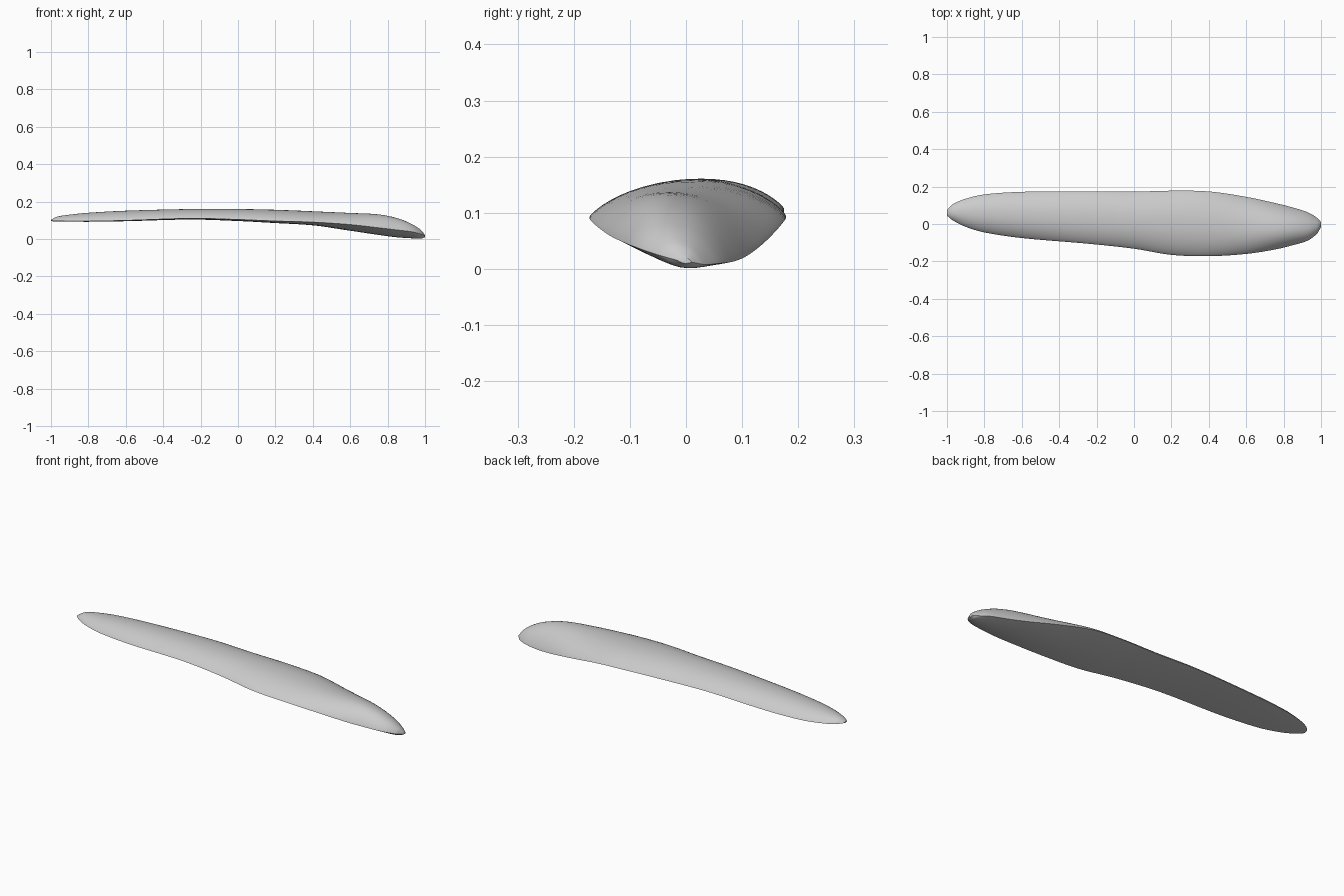
import bpy, bmesh, math

if "Cube" in bpy.data.objects:
    bpy.data.objects.remove(bpy.data.objects["Cube"])

# Stations: x, front y, back y, top z, front rim z, back rim z, underside z
STATIONS = [
    (-1.00, 0.045, 0.075, 0.102, 0.098, 0.098, 0.095),
    (-0.97, 0.02, 0.105, 0.118, 0.096, 0.096, 0.094),
    (-0.90, -0.015, 0.135, 0.130, 0.095, 0.095, 0.093),
    (-0.80, -0.045, 0.158, 0.140, 0.095, 0.094, 0.092),
    (-0.60, -0.075, 0.172, 0.151, 0.099, 0.097, 0.095),
    (-0.25, -0.105, 0.175, 0.160, 0.110, 0.107, 0.104),
    (0.00, -0.132, 0.173, 0.160, 0.104, 0.100, 0.096),
    (0.20, -0.165, 0.178, 0.156, 0.096, 0.095, 0.085),
    (0.40, -0.172, 0.174, 0.148, 0.090, 0.084, 0.073),
    (0.60, -0.160, 0.145, 0.138, 0.077, 0.052, 0.046),
    (0.75, -0.137, 0.113, 0.130, 0.060, 0.026, 0.026),
    (0.85, -0.113, 0.088, 0.110, 0.048, 0.014, 0.013),
    (0.93, -0.088, 0.062, 0.078, 0.038, 0.010, 0.006),
    (0.98, -0.050, 0.032, 0.045, 0.025, 0.008, 0.003),
    (1.00, -0.015, 0.010, 0.020, 0.015, 0.012, 0.010),
]
STEPS, TOP, BOT = 5, 24, 12


def smooth_stations():
    """Catmull-Rom interpolation between the stations."""
    out = []
    n = len(STATIONS)
    for i in range(n - 1):
        a, b = STATIONS[i], STATIONS[i + 1]
        p, q = STATIONS[max(i - 1, 0)], STATIONS[min(i + 2, n - 1)]
        h = b[0] - a[0]
        for s in range(STEPS):
            t = s / STEPS
            row = [a[0] + h * t]
            for k in range(1, 7):
                ma = (b[k] - p[k]) / (b[0] - p[0]) * h
                mb = (q[k] - a[k]) / (q[0] - a[0]) * h
                row.append((2*t**3 - 3*t**2 + 1) * a[k] + (t**3 - 2*t**2 + t) * ma
                           + (3*t**2 - 2*t**3) * b[k] + (t**3 - t**2) * mb)
            out.append(row)
    out.append(STATIONS[-1])
    return out


def section(x, yf, yb, zt, zf, zb, zu):
    """Domed top and shallow underside, meeting in a sharp rim."""
    pts = []
    mid, half = (yf + yb) / 2, (yb - yf) / 2
    for i in range(TOP + BOT):
        top = i < TOP
        a = math.pi * i / TOP if top else math.pi * (i - TOP) / BOT
        u = -math.cos(a) if top else math.cos(a)
        rim = zf + (zb - zf) * (u + 1) / 2
        if top:
            z = rim + (zt - (zf + zb) / 2) * max(0, 1 - abs(u) ** 2.2) ** 0.8
        else:
            z = rim + (zu - (zf + zb) / 2) * (1 - u * u)
        pts.append((x, mid + half * u, max(z, 0)))
    return pts


# Long tapered slab
bm = bmesh.new()
rings = [[bm.verts.new(p) for p in section(*s)] for s in smooth_stations()]
n = TOP + BOT
for r0, r1 in zip(rings, rings[1:]):
    for i in range(n):
        j = (i + 1) % n
        bm.faces.new((r0[i], r0[j], r1[j], r1[i]))
bm.faces.new(rings[0])
bm.faces.new(rings[-1])
bmesh.ops.recalc_face_normals(bm, faces=bm.faces)
mesh = bpy.data.meshes.new("curved_slab")
bm.to_mesh(mesh)
bm.free()
slab = bpy.data.objects.new("curved_slab", mesh)
bpy.context.collection.objects.link(slab)
bpy.context.view_layer.objects.active = slab
slab.select_set(True)
bpy.ops.object.shade_smooth_by_angle(angle=math.radians(40))
